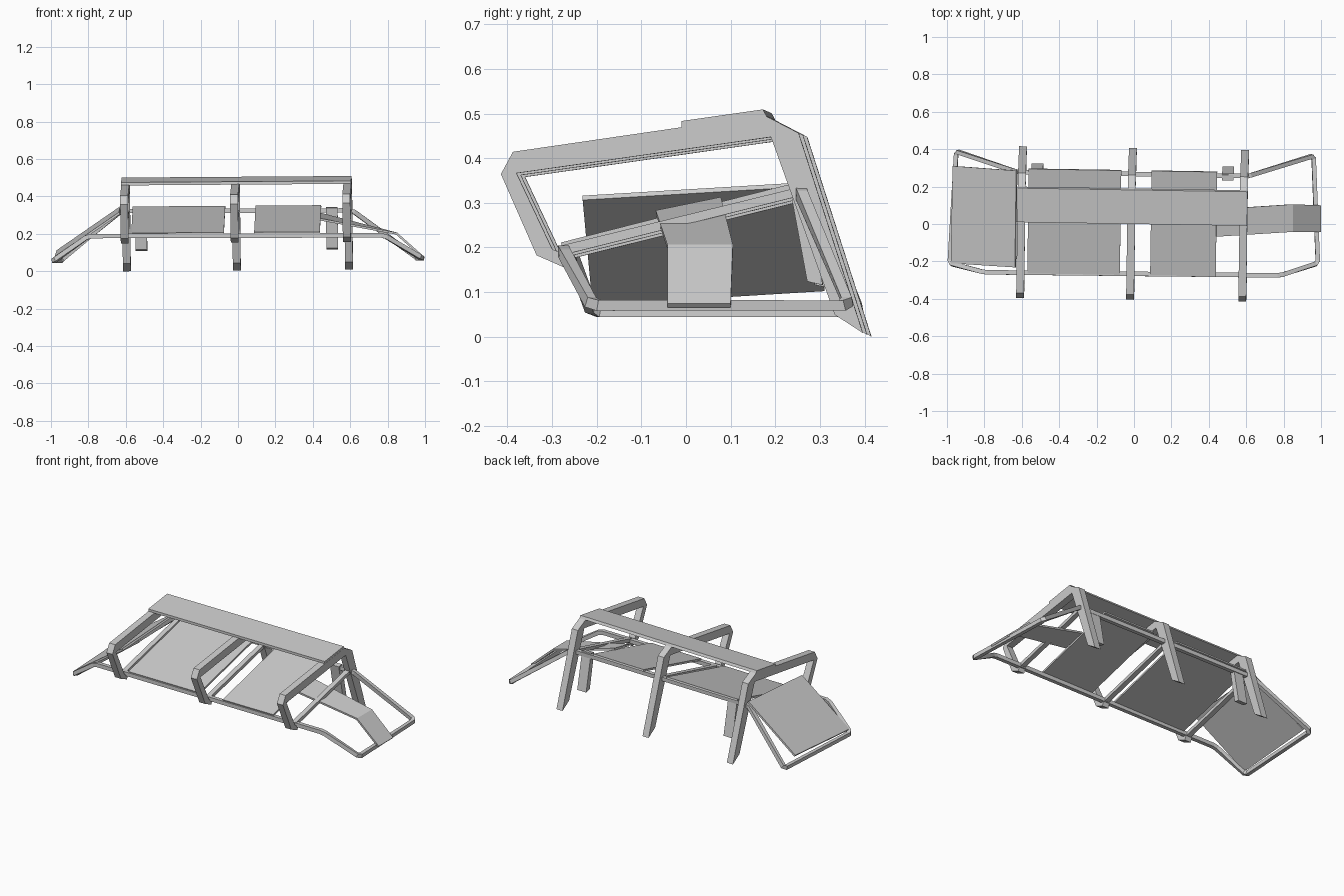
import bpy
from math import pi
from mathutils import Euler, Vector

old = bpy.data.objects.get("Cube")
if old:
    bpy.data.objects.remove(old, do_unlink=True)

grey = bpy.data.materials.new("light_grey")
grey.use_nodes = True
grey.diffuse_color = (0.6, 0.6, 0.6, 1)
grey.node_tree.nodes["Principled BSDF"].inputs["Base Color"].default_value = (0.6, 0.6, 0.6, 1)

LEAN = Euler((0, -0.007, -0.016))  # slight turn shared by the main structure


def add(name, data, turn=False):
    data.materials.append(grey)
    ob = bpy.data.objects.new(name, data)
    bpy.context.scene.collection.objects.link(ob)
    if turn:
        ob.rotation_euler = LEAN
    return ob


def extrude_x(name, profile, x, width):
    """Prism with a (y, z) profile, centred on x."""
    n = len(profile)
    verts = [(x + s * width / 2, y, z) for s in (-1, 1) for y, z in profile]
    faces = [list(range(n)), list(range(2 * n - 1, n - 1, -1))]
    faces += [(i, n + i, n + (i + 1) % n, (i + 1) % n) for i in range(n)]
    mesh = bpy.data.meshes.new(name)
    mesh.from_pydata(verts, [], faces)
    import_fix(mesh)
    return add(name, mesh, True)


def import_fix(mesh):
    """Make the normals point outward."""
    import bmesh
    bm = bmesh.new()
    bm.from_mesh(mesh)
    bmesh.ops.recalc_face_normals(bm, faces=bm.faces)
    bm.to_mesh(mesh)
    bm.free()


def sheet(name, rows, turn=False, thickness=0.012):
    """Thin board through rows of (front, back) points running along +x."""
    verts = [p for row in rows for p in row]
    faces = [(2 * i, 2 * i + 2, 2 * i + 3, 2 * i + 1) for i in range(len(rows) - 1)]
    mesh = bpy.data.meshes.new(name)
    mesh.from_pydata(verts, [], faces)
    ob = add(name, mesh, turn)
    mod = ob.modifiers.new("thickness", 'SOLIDIFY')
    mod.thickness = thickness
    mod.offset = -1
    return ob


def chamfered(points, cut):
    """Replace every corner of a closed path with a short chamfer."""
    pts = [Vector(p) for p in points]
    out = []
    for i, p in enumerate(pts):
        for q in (pts[i - 1], pts[(i + 1) % len(pts)]):
            out.append(p + (q - p).normalized() * cut)
    return out


def square_tube(name, points, radius):
    curve = bpy.data.curves.new(name, 'CURVE')
    curve.dimensions = '3D'
    curve.twist_mode = 'Z_UP'
    curve.bevel_depth = radius
    curve.bevel_resolution = 0
    spline = curve.splines.new('POLY')
    spline.points.add(len(points) - 1)
    for sp, p in zip(spline.points, points):
        sp.co = (*p, 1)
        sp.tilt = pi / 4
    spline.use_cyclic_u = True
    spline.use_smooth = False
    return add(name, curve)


# Hooked frames with a cross bar beneath each
frame = [(0.406, 0.004), (0.262, 0.452), (0.185, 0.492), (-0.378, 0.41),
         (-0.405, 0.36), (-0.325, 0.178), (-0.268, 0.153), (-0.258, 0.178),
         (-0.29, 0.192), (-0.37, 0.362), (0.2, 0.443), (0.343, 0.045)]
cross_bar = [(-0.27, 0.178), (0.26, 0.31), (0.26, 0.33), (-0.27, 0.2)]
for label, x in (("right", -0.6), ("middle", -0.012), ("left", 0.588)):
    extrude_x(label + "_frame", frame, x, 0.042)
    extrude_x(label + "_cross_bar", cross_bar, x, 0.03)

# Top plank resting on the frames
extrude_x("top_plank", [(0, 0.463), (0, 0.479), (0.182, 0.505), (0.19, 0.49)], -0.007, 1.23)

# Sloping deck panels
for label, x0, x1 in (("right", -0.565, -0.07), ("left", 0.092, 0.443)):
    sheet(label + "_deck", [[(x, -0.273, 0.208), (x, 0.285, 0.35)] for x in (x0, x1)], True)

# End ramp
sheet("end_ramp", [[(-0.98, -0.21, 0.08), (-0.97, 0.31, 0.112)],
                   [(-0.637, -0.232, 0.316), (-0.63, 0.285, 0.347)]])

# Slide with a steeper tip
sheet("slide", [[(0.44, -0.068, 0.283), (0.44, 0.078, 0.313)],
                [(0.85, -0.042, 0.207), (0.85, 0.105, 0.207)],
                [(1.0, -0.042, 0.074), (1.0, 0.1, 0.074)]])

# Closed rail around the whole structure
loop = [(-0.8, -0.258, 0.188), (0.78, -0.275, 0.192), (0.983, -0.21, 0.07),
        (0.96, 0.365, 0.07), (0.61, 0.256, 0.325), (-0.625, 0.278, 0.322),
        (-0.95, 0.388, 0.056), (-0.985, -0.21, 0.056)]
square_tube("perimeter_rail", chamfered(loop, 0.015), 0.017)

# Short hanging posts on the back rail
post = [(0.24, 0.335), (0.27, 0.34), (0.315, 0.112), (0.28, 0.12)]
for label, x in (("right", -0.52), ("left", 0.5)):
    extrude_x(label + "_post", post, x, 0.062)
